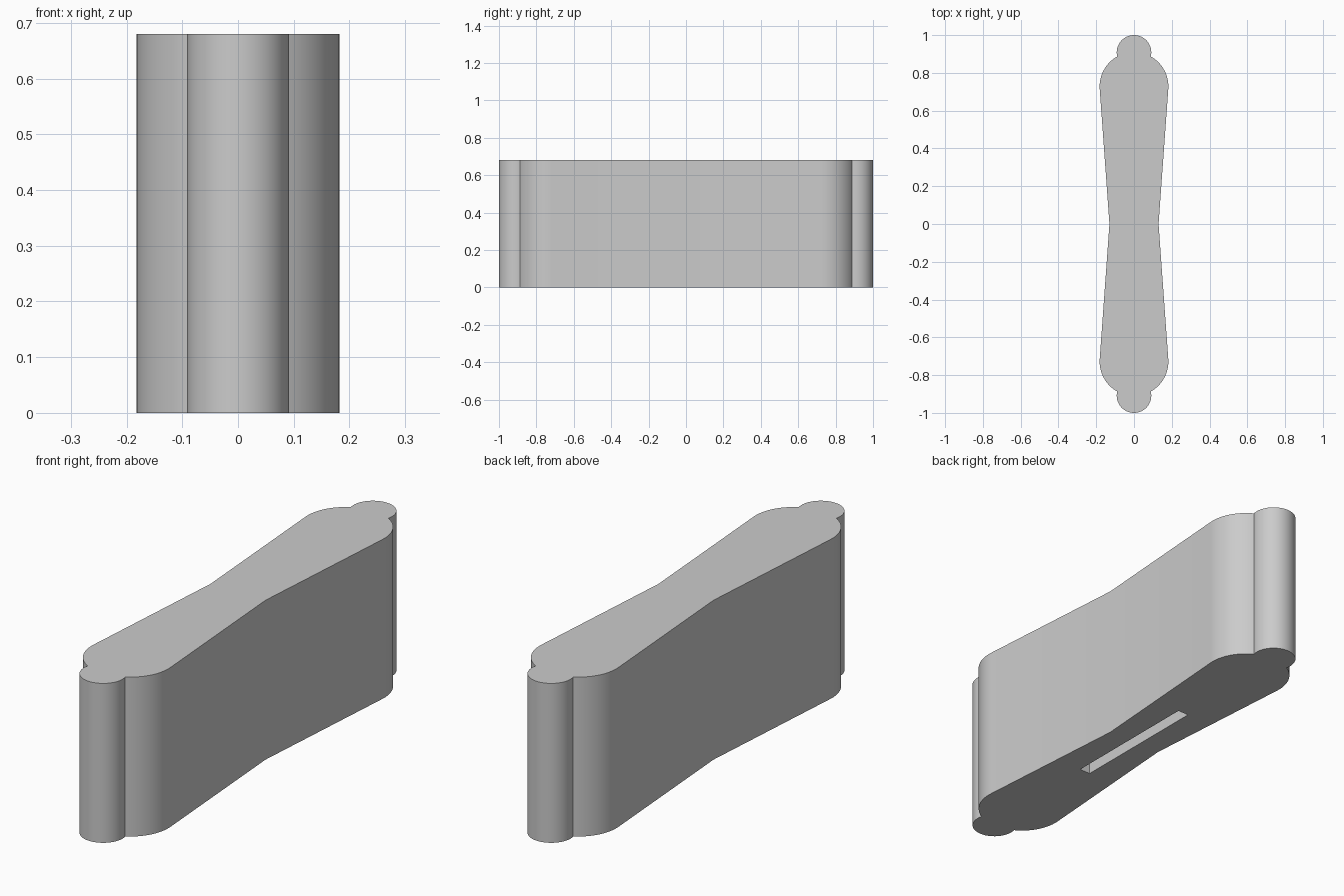
import bpy, bmesh
from math import radians, sin, cos

cube = bpy.data.objects.get("Cube")
if cube:
    bpy.data.objects.remove(cube, do_unlink=True)

HEIGHT = 0.68
WAIST = 0.13

grey = bpy.data.materials.new("plain grey")
grey.use_nodes = True
colour = (0.6, 0.6, 0.6, 1)
grey.diffuse_color = colour
grey.node_tree.nodes["Principled BSDF"].inputs["Base Color"].default_value = colour


def prism(name, outline, z0, z1):
    """Upright prism from a counter-clockwise outline."""
    bm = bmesh.new()
    face = bm.faces.new([bm.verts.new((x, y, z0)) for x, y in outline])
    top = bmesh.ops.extrude_face_region(bm, geom=[face])["geom"]
    verts = [v for v in top if isinstance(v, bmesh.types.BMVert)]
    bmesh.ops.translate(bm, verts=verts, vec=(0, 0, z1 - z0))
    bmesh.ops.recalc_face_normals(bm, faces=bm.faces)
    mesh = bpy.data.meshes.new(name)
    bm.to_mesh(mesh)
    bm.free()
    mesh.materials.append(grey)
    obj = bpy.data.objects.new(name, mesh)
    bpy.context.collection.objects.link(obj)
    return obj


def arc(centre_y, radius, start, end, steps):
    angles = [radians(start + (end - start) * i / steps) for i in range(steps + 1)]
    return [(radius * cos(a), centre_y + radius * sin(a)) for a in angles]


# Quarter outline: waist, wide lobe, small round end
quarter = [(WAIST, 0)]
quarter += arc(0.728, 0.182, -4, 60.9, 16)
quarter += arc(0.9085, 0.0915, -13.6, 90, 20)[1:]

# Mirror to the left and right, then front and back
back = quarter + [(-x, y) for x, y in reversed(quarter[:-1])]
outline = back + [(-x, -y) for x, y in back[1:-1]]
body = prism("body", outline, 0, HEIGHT)

# Blind slot in the underside
w, l = 0.026, 0.32
cutter = prism("slot_cutter", [(-w, -l), (w, -l), (w, l), (-w, l)], -0.1, 0.5)
cutter.hide_render = True
cut = body.modifiers.new("slot", "BOOLEAN")
cut.operation = "DIFFERENCE"
cut.solver = "EXACT"
cut.object = cutter

bpy.ops.object.select_all(action="DESELECT")
bpy.context.view_layer.objects.active = body
body.select_set(True)
bpy.ops.object.modifier_apply(modifier=cut.name)
bpy.data.objects.remove(cutter, do_unlink=True)
bpy.ops.object.shade_smooth_by_angle(angle=radians(30))
